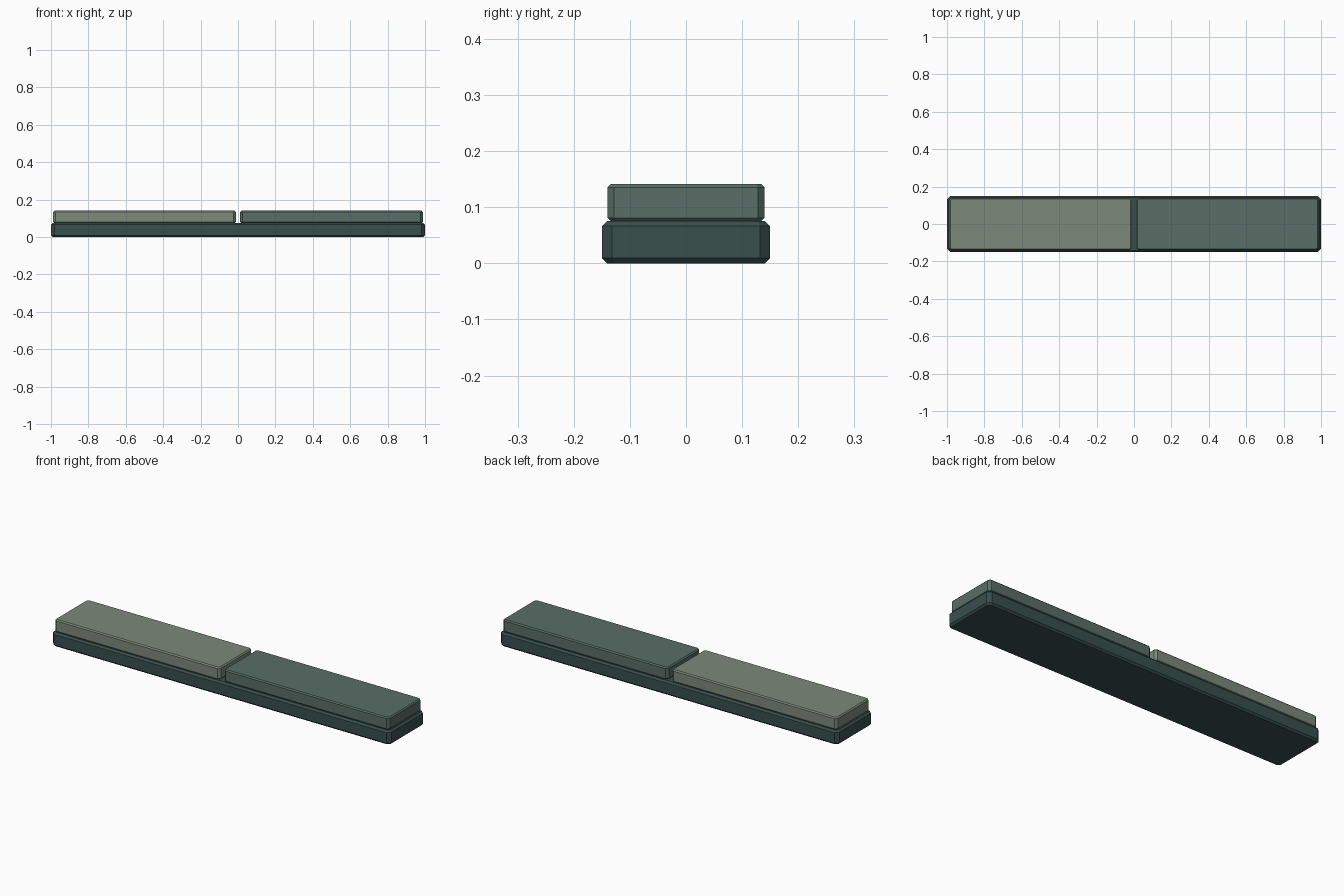
import bpy
import bmesh
import math

if "Cube" in bpy.data.objects:
    bpy.data.objects.remove(bpy.data.objects["Cube"])


def material(name, rgb):
    mat = bpy.data.materials.new(name)
    mat.diffuse_color = (*rgb, 1.0)
    mat.use_nodes = True
    mat.node_tree.nodes["Principled BSDF"].inputs["Base Color"].default_value = mat.diffuse_color
    return mat


def octagon(hx, hy, c):
    """Rectangle outline with its four corners cut by c."""
    return [(hx, -hy + c), (hx, hy - c), (hx - c, hy), (-hx + c, hy),
            (-hx, hy - c), (-hx, -hy + c), (-hx + c, -hy), (hx - c, -hy)]


def chamfered_slab(name, cx, hx, hy, z0, z1, corner, edge, mat):
    """Flat slab with cut corners and chamfered top and bottom rims."""
    bm = bmesh.new()
    inner = corner - edge * (2 - math.sqrt(2))
    rings = []
    for z, inset, cut in ((z0, edge, inner), (z0 + edge, 0, corner),
                          (z1 - edge, 0, corner), (z1, edge, inner)):
        outline = octagon(hx - inset, hy - inset, cut)
        rings.append([bm.verts.new((x, y, z)) for x, y in outline])
    for low, high in zip(rings, rings[1:]):
        for i in range(8):
            j = (i + 1) % 8
            bm.faces.new((low[i], low[j], high[j], high[i]))
    bm.faces.new(rings[0][::-1])
    bm.faces.new(rings[-1])
    mesh = bpy.data.meshes.new(name)
    bm.to_mesh(mesh)
    bm.free()
    mesh.materials.append(mat)
    obj = bpy.data.objects.new(name, mesh)
    obj.location.x = cx
    bpy.context.collection.objects.link(obj)
    return obj


dark = material("dark_stone", (0.04, 0.08, 0.075))
pale = material("pale_stone", (0.20, 0.25, 0.195))
mid = material("mid_stone", (0.10, 0.155, 0.135))

# Long base slab
chamfered_slab("base_slab", 0, 1.0, 0.15, 0, 0.075, 0.018, 0.009, dark)

# Two top slabs separated by a narrow joint
for name, cx, mat in (("left_top_slab", -0.5, pale), ("right_top_slab", 0.5, mid)):
    chamfered_slab(name, cx, 0.488, 0.14, 0.075, 0.141, 0.012, 0.006, mat)
